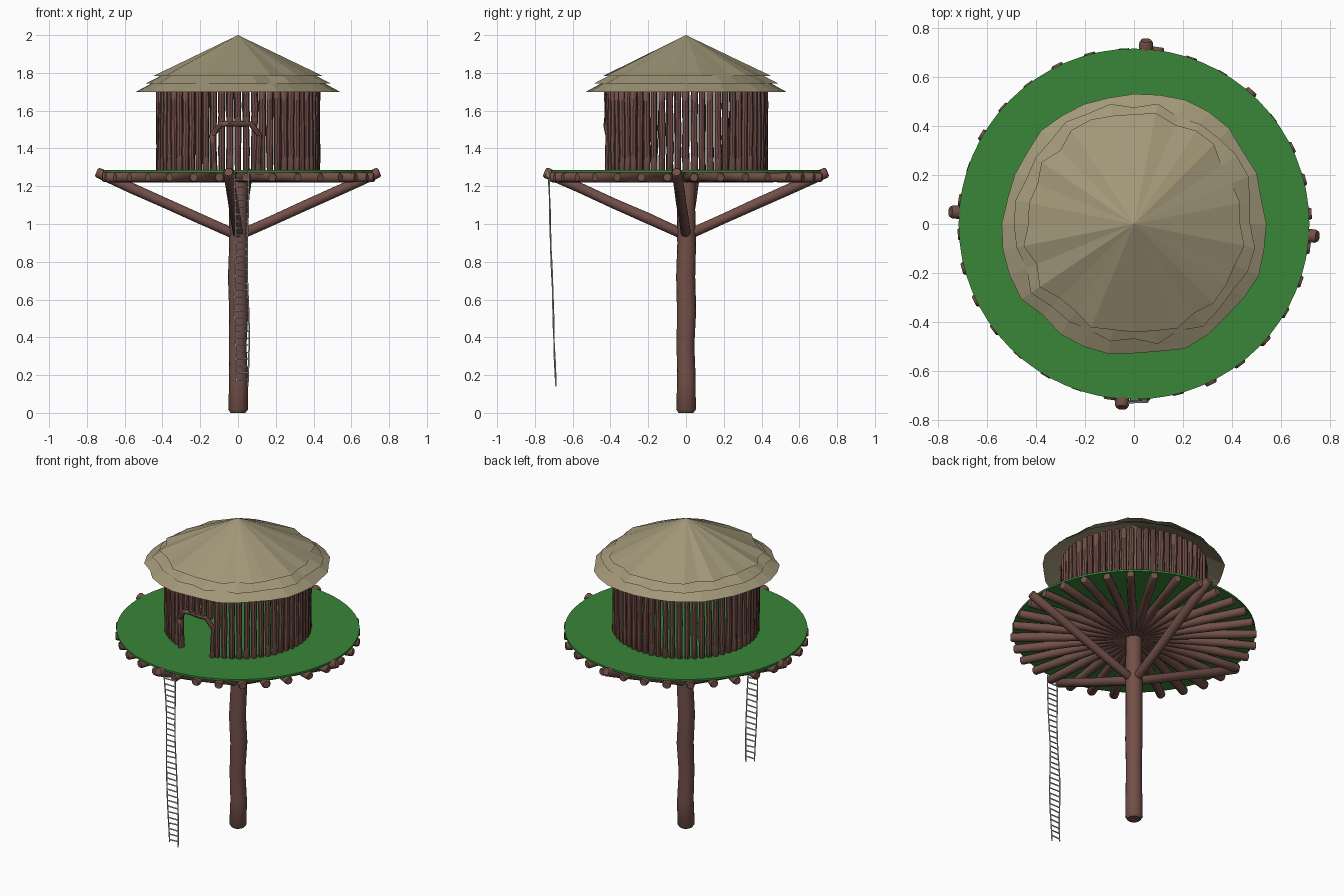
import bpy, bmesh, math, random
from mathutils import Vector

if "Cube" in bpy.data.objects:
    bpy.data.objects.remove(bpy.data.objects["Cube"])

random.seed(4)

def material(name, rgb):
    m = bpy.data.materials.new(name)
    m.diffuse_color = (*rgb, 1)
    m.use_nodes = True
    m.node_tree.nodes["Principled BSDF"].inputs["Base Color"].default_value = m.diffuse_color
    return m

WOOD = material("wood", (0.17, 0.08, 0.065))
GRASS = material("grass", (0.04, 0.24, 0.04))
THATCH = material("thatch", (0.36, 0.31, 0.19))

def finish(bm, name, mat=None, smooth=True):
    bmesh.ops.recalc_face_normals(bm, faces=bm.faces)
    me = bpy.data.meshes.new(name)
    bm.to_mesh(me)
    bm.free()
    ob = bpy.data.objects.new(name, me)
    bpy.context.collection.objects.link(ob)
    if mat:
        me.materials.append(mat)
    if smooth:
        bpy.context.view_layer.objects.active = ob
        ob.select_set(True)
        bpy.ops.object.shade_smooth_by_angle(angle=math.radians(40))
        ob.select_set(False)
    return ob

def tube(bm, pts, radii, sides):
    """Closed tube through the points, one radius per point."""
    pts = [Vector(p) for p in pts]
    rings = []
    for i, p in enumerate(pts):
        d = (pts[min(i + 1, len(pts) - 1)] - pts[max(i - 1, 0)]).normalized()
        ref = Vector((0, 0, 1)) if abs(d.z) < 0.8 else Vector((0, 1, 0))
        u = d.cross(ref).normalized()
        v = d.cross(u)
        rings.append([bm.verts.new(p + radii[i] * (u * math.cos(a) + v * math.sin(a)))
                      for a in (2 * math.pi * k / sides for k in range(sides))])
    for a, b in zip(rings, rings[1:]):
        for k in range(sides):
            j = (k + 1) % sides
            bm.faces.new((a[k], a[j], b[j], b[k]))
    bm.faces.new(rings[0])
    bm.faces.new(rings[-1])

def log(bm, p0, p1, r, sides=10, parts=4, wobble=0.08):
    """Slightly crooked log with chamfered ends."""
    p0, p1 = Vector(p0), Vector(p1)
    e = 0.35 * r / (p1 - p0).length
    ts = [0, e] + [i / parts for i in range(1, parts)] + [1 - e, 1]
    pts, radii = [], []
    for t in ts:
        mid = e < t < 1 - e
        off = Vector([random.uniform(-1, 1) * r * wobble * mid for _ in range(3)])
        pts.append(p0.lerp(p1, t) + off)
        radii.append(r * (0.78 if t in (0, 1) else random.uniform(1 - wobble, 1 + wobble / 2)))
    tube(bm, pts, radii, sides)

def polar(r, a, z):
    return Vector((r * math.cos(a), r * math.sin(a), z))

# Trunk
bm = bmesh.new()
log(bm, (0, 0, 0), (0, 0, 1.26), 0.05, 16, 7, 0.09)
finish(bm, "trunk", WOOD)

# Four diagonal braces
bm = bmesh.new()
for k in range(4):
    a = k * math.pi / 2
    log(bm, polar(0.015, a, 0.945), polar(0.75, a - 0.067, 1.275), 0.028, 12, 4, 0.06)
finish(bm, "braces", WOOD)

# Radial platform logs
bm = bmesh.new()
for k in range(32):
    a = 2 * math.pi * (k + 0.3) / 32
    log(bm, polar(0.03, a, 1.247), polar(0.722 + random.uniform(-.006, .006), a, 1.247), 0.027, 10, 4)
finish(bm, "platform_logs", WOOD)

# Green floor disc
bm = bmesh.new()
bmesh.ops.create_cone(bm, cap_ends=True, segments=64, radius1=0.715, radius2=0.715, depth=0.012)
bmesh.ops.translate(bm, verts=bm.verts, vec=(0, 0, 1.279))
finish(bm, "floor", GRASS)

# Hut wall of upright logs, cut short above the doorway
bm = bmesh.new()
N = 60
for k in range(N):
    p = polar(0.416, 2 * math.pi * k / N, 0)
    door = p.y < 0 and abs(p.x + 0.01) < 0.115
    lean = Vector([random.uniform(-.003, .003), random.uniform(-.003, .003), 0])
    log(bm, p + Vector((0, 0, 1.525 if door else 1.275)), p + lean + Vector((0, 0, 1.735)),
        0.0185, 8, 4, 0.13)
finish(bm, "wall_logs", WOOD)

# Door frame
bm = bmesh.new()
frame = [(-.125, 1.28), (-.135, 1.47), (-.09, 1.53), (.07, 1.53), (.113, 1.47), (.105, 1.28)]
frame = [Vector((x, -math.sqrt(0.428 ** 2 - x * x), z)) for x, z in frame]
for a, b in zip(frame, frame[1:]):
    d = (b - a).normalized() * 0.006
    log(bm, a - d, b + d, 0.015, 8, 3)
finish(bm, "door_frame", WOOD)

# Thatched roof: three ragged open cones
for i, (r, z, jit, top) in enumerate([(0.54, 1.70, .016, 1.996), (0.487, 1.743, .022, 1.998),
                                      (0.445, 1.783, .02, 2.0)]):
    bm = bmesh.new()
    tip = bm.verts.new((0, 0, top))
    edge = [bm.verts.new(polar(r + random.uniform(-jit, jit), 2 * math.pi * k / 32, z))
            for k in range(32)]
    for k in range(32):
        bm.faces.new((tip, edge[k], edge[(k + 1) % 32]))
    finish(bm, f"roof_layer_{i + 1}", THATCH, smooth=False)

# Rope ladder with wavy rails
def rail(side, z):
    t = (1.275 - z) / 1.13
    x = 0.017 + side * 0.034 + 0.005 * math.sin(9 * t + side) + 0.004 * t
    return Vector((x, -0.728 + 0.038 * t + 0.002 * math.sin(14 * t + side), z))

bm = bmesh.new()
for s, low in ((-1, 0.16), (1, 0.14)):
    zs = [low + (1.28 - low) * i / 24 for i in range(25)]
    tube(bm, [rail(s, z) for z in zs], [0.004] * 25, 6)
for i in range(30):
    z = 0.175 + i * 0.0365
    tube(bm, [rail(-1, z), rail(1, z + random.uniform(-.003, .003))], [0.004] * 2, 6)
finish(bm, "rope_ladder")
